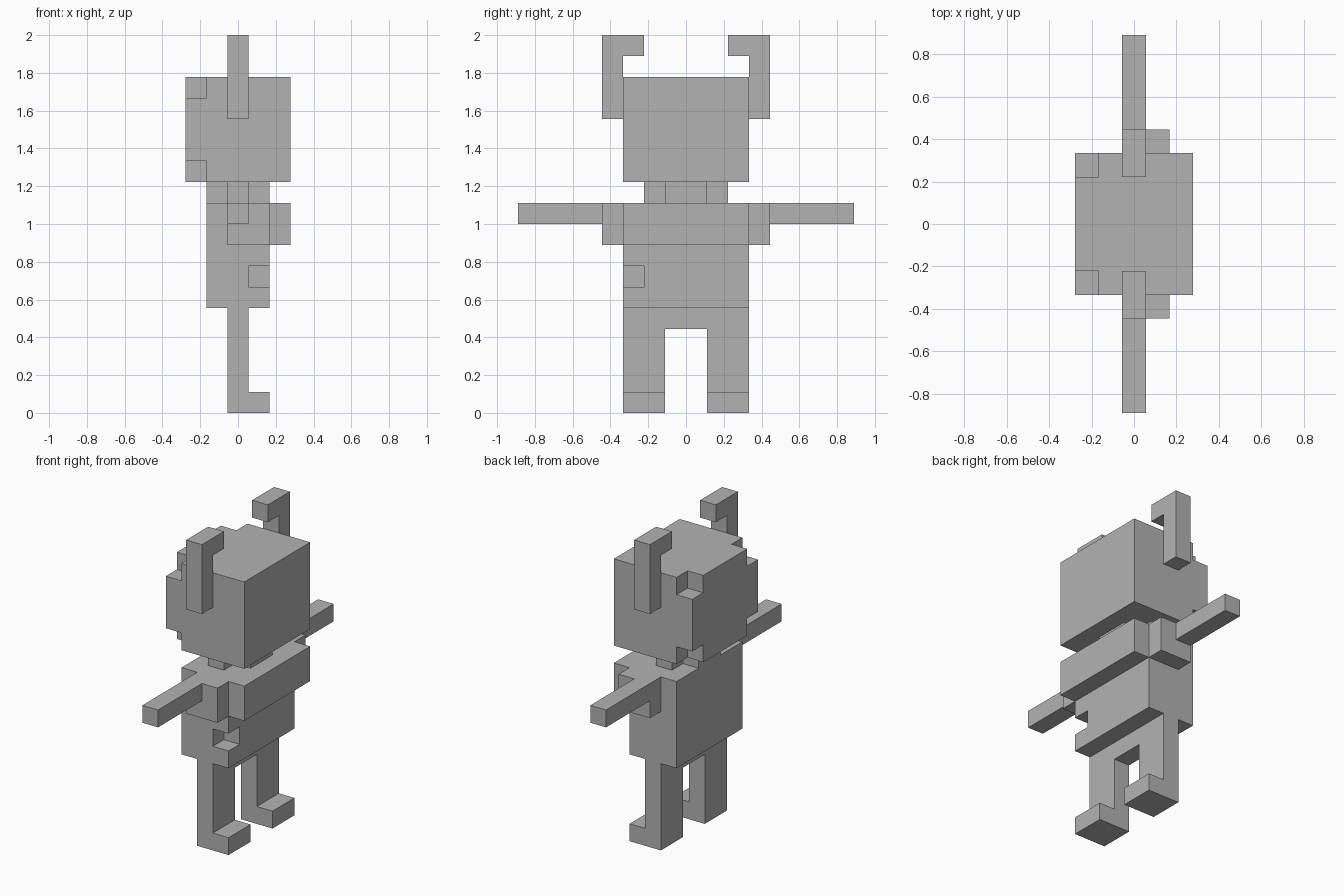
import bpy
import bmesh

U = 2 / 18  # one block: the figure is 18 blocks tall

cube = bpy.data.objects.get("Cube")
if cube:
    bpy.data.objects.remove(cube, do_unlink=True)

GREY = (0.45, 0.45, 0.45, 1)
grey = bpy.data.materials.new("plain_grey")
grey.use_nodes = True
grey.diffuse_color = GREY
grey.node_tree.nodes["Principled BSDF"].inputs["Base Color"].default_value = GREY


def prism(name, outline, x0, x1):
    """Extrude a (y, z) outline along x, in block units."""
    bm = bmesh.new()
    face = bm.faces.new([bm.verts.new((x0 * U, y * U, z * U)) for y, z in outline])
    ext = bmesh.ops.extrude_face_region(bm, geom=[face])
    moved = [v for v in ext["geom"] if isinstance(v, bmesh.types.BMVert)]
    bmesh.ops.translate(bm, verts=moved, vec=((x1 - x0) * U, 0, 0))
    bmesh.ops.recalc_face_normals(bm, faces=bm.faces)
    mesh = bpy.data.meshes.new(name)
    bm.to_mesh(mesh)
    bm.free()
    mesh.materials.append(grey)
    obj = bpy.data.objects.new(name, mesh)
    bpy.context.scene.collection.objects.link(obj)
    return obj


def box(name, x, y, z):
    return prism(name, [(y[0], z[0]), (y[1], z[0]), (y[1], z[1]), (y[0], z[1])], *x)


def notch(obj, x, y, z):
    """Cut a box-shaped notch out of a part."""
    cutter = box("notch_cutter", x, y, z)
    cutter.hide_render = True
    mod = obj.modifiers.new("notch", 'BOOLEAN')
    mod.operation = 'DIFFERENCE'
    mod.solver = 'EXACT'
    mod.object = cutter
    bpy.context.view_layer.update()
    graph = bpy.context.evaluated_depsgraph_get()
    mesh = bpy.data.meshes.new_from_object(obj.evaluated_get(graph))
    obj.modifiers.clear()
    obj.data = mesh
    bpy.data.objects.remove(cutter, do_unlink=True)


def span(side, a, b):
    return sorted((side * a, side * b))


# Legs joined by the hips
prism("legs", [(-3, 0), (-1, 0), (-1, 4), (1, 4), (1, 0), (3, 0), (3, 5), (-3, 5)], -.5, .5)

# Torso with a missing block low on one front corner, and a chest band
torso = box("torso", (-1.5, 1.5), (-3, 3), (5, 10))
notch(torso, (.5, 2), (-3.5, -2), (6, 7))
box("chest_band", (1.5, 2.5), (-3, 3), (8, 10))

# Cross-shaped neck
box("neck_lengthwise", (-1.5, 1.5), (-1, 1), (10, 11))
for side, word in ((1, "left"), (-1, "right")):
    box("neck_side_" + word, (-.5, .5), span(side, 1, 2), (10, 11))

# Head with the four rear corners removed
head = box("head", (-2.5, 2.5), (-3, 3), (11, 16))
for side in (1, -1):
    for z in ((10.5, 12), (15, 16.5)):
        notch(head, (-3, -1.5), span(side, 2, 3.5), z)

# Paired feet, shoulders, arms and hooked horns
for side, word in ((1, "left"), (-1, "right")):
    box("foot_" + word, (.5, 1.5), span(side, 1, 3), (0, 1))
    box("shoulder_" + word, (-.5, 1.5), span(side, 3, 4), (8, 10))
    box("arm_" + word, (-.5, .5), span(side, 4, 8), (9, 10))
    hook = [(3, 14), (4, 14), (4, 18), (2, 18), (2, 17), (3, 17)]
    prism("horn_" + word, [(side * y, z) for y, z in hook], -.5, .5)
